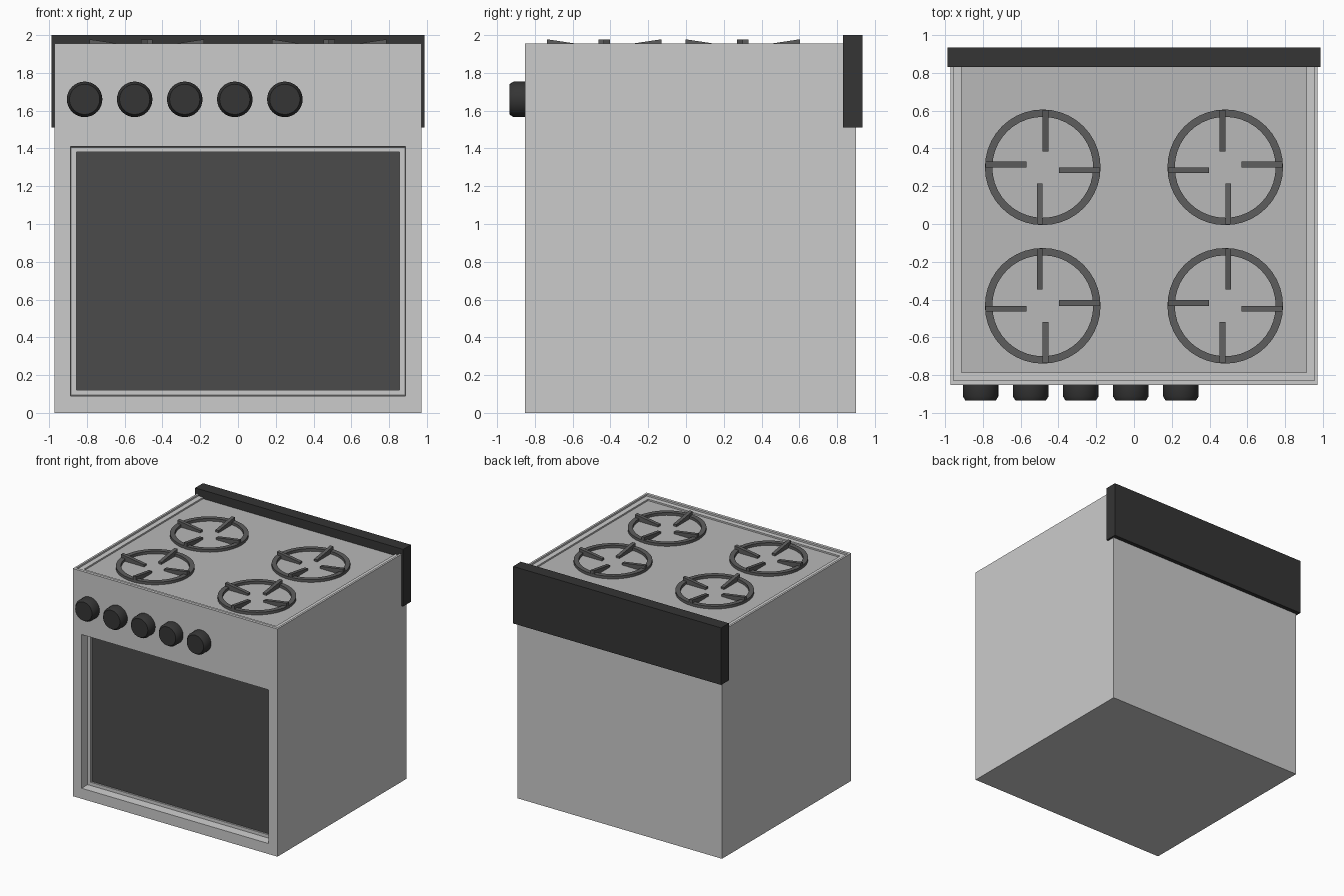
import bpy, bmesh, math
from mathutils import Matrix, Vector

if "Cube" in bpy.data.objects:
    bpy.data.objects.remove(bpy.data.objects["Cube"])


def material(name, v):
    m = bpy.data.materials.new(name)
    m.diffuse_color = (v, v, v, 1)
    m.use_nodes = True
    m.node_tree.nodes["Principled BSDF"].inputs["Base Color"].default_value = m.diffuse_color
    return m


BLACK = material("black_plastic", 0.035)
GLASS = material("dark_glass", 0.07)
IRON = material("cast_iron", 0.11)
STEEL = material("brushed_steel", 0.48)


def finish(bm, name, mat=None, smooth=False):
    bmesh.ops.recalc_face_normals(bm, faces=bm.faces)
    me = bpy.data.meshes.new(name)
    bm.to_mesh(me)
    bm.free()
    if mat:
        me.materials.append(mat)
    ob = bpy.data.objects.new(name, me)
    bpy.context.collection.objects.link(ob)
    if smooth:
        bpy.ops.object.select_all(action='DESELECT')
        bpy.context.view_layer.objects.active = ob
        ob.select_set(True)
        bpy.ops.object.shade_smooth_by_angle(angle=math.radians(35))
    return ob


def add_box(bm, lo, hi):
    lo, hi = Vector(lo), Vector(hi)
    mat = Matrix.Translation((lo + hi) / 2) @ Matrix.Diagonal((*(hi - lo), 1))
    return bmesh.ops.create_cube(bm, size=1, matrix=mat)['verts']


def recess(bm, normal, u, v, w, steps):
    """Step a face inwards; each step is (u0, u1, v0, v1, depth coordinate)."""
    bm.normal_update()
    face = next(f for f in bm.faces if f.normal.dot(Vector(normal)) > 0.9)
    for u0, u1, v0, v1, d in steps:
        bmesh.ops.inset_individual(bm, faces=[face], thickness=0.002)
        c = face.calc_center_median()
        for vert in face.verts:
            a = u0 if vert.co[u] < c[u] else u1
            b = v0 if vert.co[v] < c[v] else v1
            vert.co[u], vert.co[v], vert.co[w] = a, b, d
    bm.faces.remove(face)


# Body with stepped hob tray and stepped oven opening
TOP, FRONT, BACK = 1.955, -0.853, 0.90
FLOOR, WINDOW = 1.927, FRONT + 0.09
bm = bmesh.new()
add_box(bm, (-0.972, FRONT, 0), (0.972, BACK, TOP))
lip = (-0.955, 0.955, -0.828, 0.875)
tray = (-0.912, 0.912, -0.787, 0.84)
recess(bm, (0, 0, 1), 0, 1, 2,
       [(*lip, TOP), (*lip, 1.94), (*tray, 1.94), (*tray, FLOOR)])
opening = (-0.888, 0.888, 0.09, 1.41)
inner = (-0.884, 0.884, 0.094, 1.406)
pane = (-0.855, 0.855, 0.122, 1.382)
recess(bm, (0, -1, 0), 0, 2, 1,
       [(*opening, FRONT), (*inner, FRONT + 0.075),
        (*pane, FRONT + 0.075), (*pane, WINDOW)])
finish(bm, "oven_body")

# Hob surface and oven window close the two recesses
bm = bmesh.new()
add_box(bm, (tray[0], tray[2], FLOOR - 0.01), (tray[1], tray[3], FLOOR))
finish(bm, "hob_surface", STEEL)
bm = bmesh.new()
add_box(bm, (pane[0], WINDOW, pane[2]), (pane[1], WINDOW + 0.01, pane[3]))
finish(bm, "oven_window", GLASS)

# Back panel
bm = bmesh.new()
add_box(bm, (-0.988, 0.83, 1.51), (0.988, 0.935, 2.0))
finish(bm, "back_panel", BLACK)


def lathe(bm, profile, steps, closed=False):
    """Spin an (r, z) profile about the z axis."""
    vs = [bm.verts.new((r, 0, z)) for r, z in profile]
    pairs = list(zip(vs, vs[1:])) + ([(vs[-1], vs[0])] if closed else [])
    es = [bm.edges.new(p) for p in pairs]
    bmesh.ops.spin(bm, geom=vs + es, cent=(0, 0, 0), axis=(0, 0, 1),
                   angle=2 * math.pi, steps=steps, use_duplicate=False)
    bmesh.ops.remove_doubles(bm, verts=bm.verts, dist=1e-5)


# Control knobs
for i in range(5):
    bm = bmesh.new()
    lathe(bm, [(0, 0), (0.094, 0), (0.094, 0.06), (0.08, 0.082), (0, 0.082)], 32)
    bm.transform(Matrix.Translation((-0.812 + 0.265 * i, FRONT, 1.66))
                 @ Matrix.Rotation(math.pi / 2, 4, 'X'))
    finish(bm, f"knob_{i + 1}", BLACK, True)

# Pan supports: ring with four sloping, offset prongs, mirrored per burner
for sx in (-1, 1):
    for sy in (-1, 1):
        bm = bmesh.new()
        z0, z1 = FLOOR, 1.95
        lathe(bm, [(0.267, z0), (0.306, z0), (0.306, z1), (0.267, z1)], 40, True)
        for k in range(4):
            vs = add_box(bm, (0.0, 0.085, 0.927), (0.03, 0.303, 0.978))
            for v in vs:
                if v.co.z < 0.95:
                    v.co.z = 1.927
                else:
                    v.co.z = 1.978 if v.co.y > 0.2 else 1.945
            bmesh.ops.rotate(bm, verts=vs, cent=(0, 0, 0),
                             matrix=Matrix.Rotation(k * math.pi / 2, 3, 'Z'))
        bm.transform(Matrix.Translation((sx * 0.483, 0.30 if sy > 0 else -0.433, 0))
                     @ Matrix.Diagonal((-sx * sy, 1, 1, 1)))
        side = "left" if sx < 0 else "right"
        row = "front" if sy < 0 else "back"
        finish(bm, f"pan_support_{row}_{side}", IRON, True)
